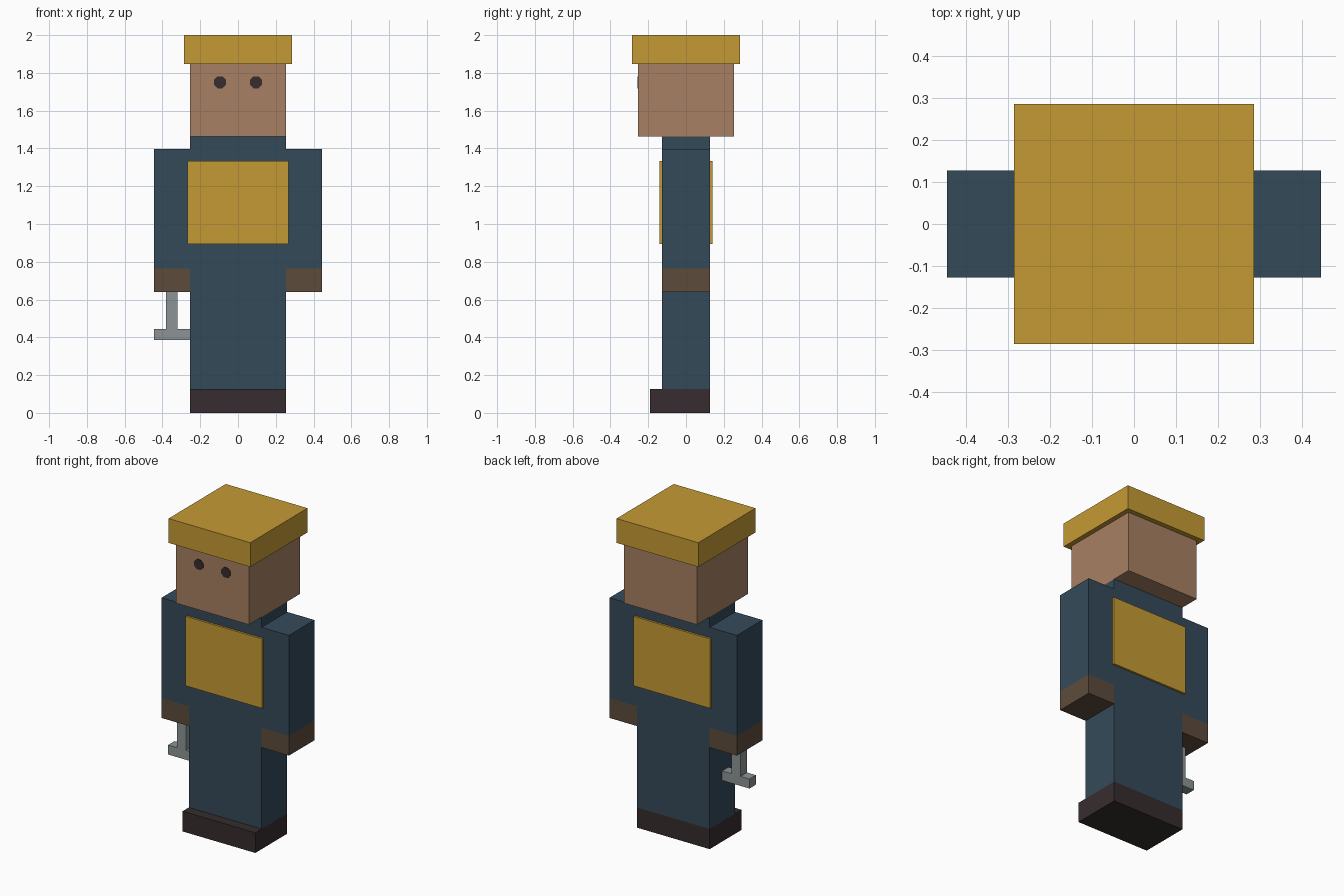
import bpy
import math

if "Cube" in bpy.data.objects:
    bpy.data.objects.remove(bpy.data.objects["Cube"], do_unlink=True)


def material(name, r, g, b):
    """Flat material from 0-255 sRGB values, stored as linear."""
    lin = [((c / 255 + 0.055) / 1.055) ** 2.4 for c in (r, g, b)] + [1.0]
    m = bpy.data.materials.new(name)
    m.use_nodes = True
    m.diffuse_color = lin
    m.node_tree.nodes["Principled BSDF"].inputs["Base Color"].default_value = lin
    return m


YELLOW = material("safety_yellow", 197, 154, 52)
SKIN = material("skin", 167, 128, 98)
NAVY = material("navy_cloth", 53, 74, 90)
LEATHER = material("brown_leather", 93, 75, 60)
DARK = material("dark_brown", 54, 44, 46)
STEEL = material("steel_grey", 140, 148, 150)


def box(name, mat, x, y, z):
    """Box spanning the given (min, max) range on each axis."""
    bpy.ops.mesh.primitive_cube_add(size=1)
    ob = bpy.context.object
    ob.name = ob.data.name = name
    ob.location = [(a + b) / 2 for a, b in (x, y, z)]
    ob.scale = [b - a for a, b in (x, y, z)]
    bpy.ops.object.transform_apply(location=True, rotation=False, scale=True)
    ob.data.materials.append(mat)
    return ob


W = 0.254    # half width of torso and head
D = 0.127    # half depth of torso and limbs
ARM = 0.444  # outer side of the arms

# Head and hat
box("head", SKIN, (-W, W), (-W, W), (1.463, 1.97))
box("hat", YELLOW, (-0.285, 0.285), (-0.285, 0.285), (1.847, 2.0))

# Torso with front and back vest panels
box("torso", NAVY, (-W, W), (-D, D), (0.70, 1.463))
box("vest_front", YELLOW, (-0.267, 0.267), (-0.140, -0.131 + 0.004), (0.895, 1.333))
box("vest_back", YELLOW, (-0.267, 0.267), (0.127, 0.140), (0.895, 1.333))


def span(side, a, b):
    return tuple(sorted((side * a, side * b)))


# Paired parts
for side, label in ((1, "left"), (-1, "right")):
    box(label + "_sleeve", NAVY, span(side, W, ARM), (-D, D), (0.765, 1.398))
    box(label + "_glove", LEATHER, span(side, W, ARM), (-D, D), (0.64, 0.765))
    box(label + "_leg", NAVY, span(side, 0, W), (-D, D), (0.127, 0.70))
    box(label + "_boot", DARK, span(side, 0, W), (-0.19, D), (0, 0.127))
    # Eight-sided eye plate on the face
    bpy.ops.mesh.primitive_cylinder_add(
        vertices=8, radius=0.034, depth=0.006,
        location=(side * 0.095, -W - 0.001, 1.75),
        rotation=(math.pi / 2, math.pi / 8, 0))
    eye = bpy.context.object
    eye.name = eye.data.name = label + "_eye"
    eye.data.materials.append(DARK)

# Hammer held in the right hand
box("hammer_handle", STEEL, (-0.382, -0.319), (-0.062, 0.002), (0.445, 0.64))
box("hammer_head", STEEL, (-ARM, -W), (-0.062, 0.002), (0.385, 0.445))
